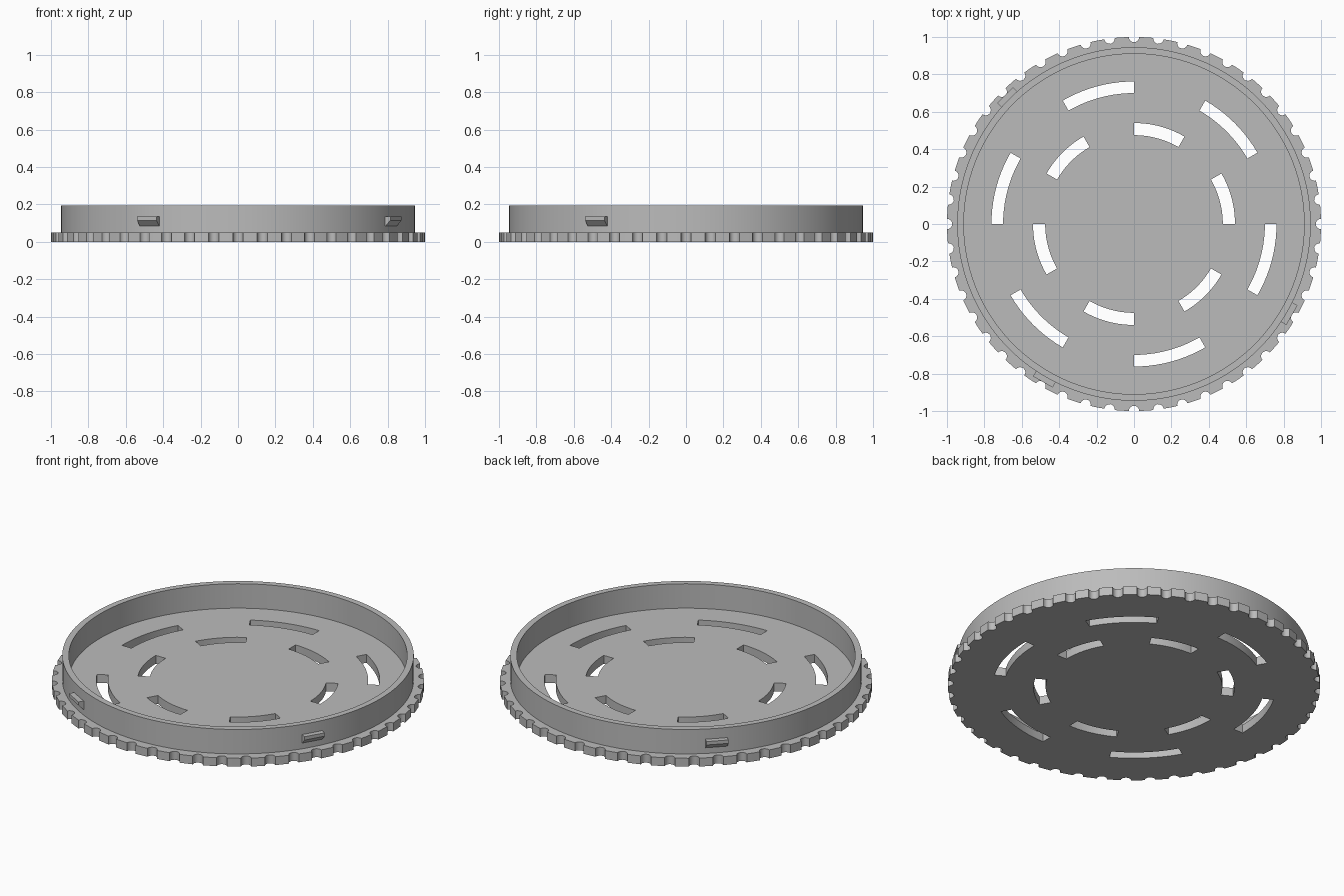
import bpy, bmesh, math
from mathutils import Matrix

if "Cube" in bpy.data.objects:
    bpy.data.objects.remove(bpy.data.objects["Cube"])

GREY = bpy.data.materials.new("plain grey")
GREY.diffuse_color = (0.5, 0.5, 0.5, 1)
GREY.use_nodes = True
GREY.node_tree.nodes["Principled BSDF"].inputs["Base Color"].default_value = GREY.diffuse_color

BASE_TOP, RIM_TOP = 0.05, 0.195
RIM_IN, RIM_OUT = 0.91, 0.945


def polar(r, deg):
    a = math.radians(deg)
    return (r * math.cos(a), r * math.sin(a))


def finish(obj, angle=30):
    obj.data.materials.clear()
    obj.data.materials.append(GREY)
    bpy.ops.object.select_all(action='DESELECT')
    obj.select_set(True)
    bpy.context.view_layer.objects.active = obj
    bpy.ops.object.shade_smooth_by_angle(angle=math.radians(angle))


def mesh_object(name, bm):
    bmesh.ops.recalc_face_normals(bm, faces=bm.faces)
    me = bpy.data.meshes.new(name)
    bm.to_mesh(me)
    bm.free()
    obj = bpy.data.objects.new(name, me)
    bpy.context.collection.objects.link(obj)
    finish(obj)
    return obj


def plate(name, loops, z0, z1):
    """Flat plate with holes: first loop is the outline, the rest are holes."""
    cu = bpy.data.curves.new(name, 'CURVE')
    cu.dimensions, cu.fill_mode = '2D', 'BOTH'
    cu.extrude = (z1 - z0) / 2
    for loop in loops:
        sp = cu.splines.new('POLY')
        sp.points.add(len(loop) - 1)
        for p, (x, y) in zip(sp.points, loop):
            p.co = (x, y, 0, 1)
        sp.use_cyclic_u = True
    tmp = bpy.data.objects.new(name + "_outline", cu)
    bpy.context.collection.objects.link(tmp)
    bpy.context.view_layer.update()
    me = bpy.data.meshes.new_from_object(
        tmp.evaluated_get(bpy.context.evaluated_depsgraph_get()))
    bpy.data.objects.remove(tmp)
    bm = bmesh.new()
    bm.from_mesh(me)
    bmesh.ops.remove_doubles(bm, verts=bm.verts, dist=1e-5)
    bmesh.ops.translate(bm, verts=bm.verts, vec=(0, 0, (z0 + z1) / 2))
    return mesh_object(name, bm)


# Knurled outline: 48 round notches in a unit circle
def knurled_outline(count=48, notch=0.028, steps=8):
    pts = []
    pitch = 360 / count
    half = math.degrees(notch)
    for i in range(count):
        c = i * pitch
        cx, cy = polar(1, c)
        for k in range(steps + 1):
            dx, dy = polar(notch, c - 90 - 180 * k / steps)
            pts.append((cx + dx, cy + dy))
        for k in range(1, 4):
            pts.append(polar(1, c + half + (pitch - 2 * half) * k / 4))
    return pts


# Curved slot spanning 30 degrees
def slot(r0, r1, start, steps=10):
    angles = [start + 30 * k / steps for k in range(steps + 1)]
    return [polar(r1, a) for a in angles] + [polar(r0, a) for a in reversed(angles)]


slots = [slot(0.70, 0.762, 30 + 60 * k) for k in range(6)]
slots += [slot(0.475, 0.54, 60 * k) for k in range(6)]
plate("slotted_base", [knurled_outline()] + slots, 0, BASE_TOP)

# Upright rim, spun from an open profile that rests on the base
bm = bmesh.new()
profile = [(RIM_IN, BASE_TOP), (RIM_IN, RIM_TOP), (RIM_OUT, RIM_TOP), (RIM_OUT, BASE_TOP)]
verts = [bm.verts.new((r, 0, z)) for r, z in profile]
edges = [bm.edges.new(pair) for pair in zip(verts, verts[1:])]
bmesh.ops.spin(bm, geom=verts + edges, cent=(0, 0, 0), axis=(0, 0, 1),
               angle=2 * math.pi, steps=144, use_merge=True)
bmesh.ops.remove_doubles(bm, verts=bm.verts, dist=1e-5)
mesh_object("rim", bm)

# Three wedge-shaped snap clips on the outside of the rim
for i, deg in enumerate((135, 240, 330)):
    bm = bmesh.new()
    wedge = [(0.932, 0.085), (0.946, 0.085), (0.975, 0.115), (0.975, 0.135), (0.932, 0.135)]
    face = bm.faces.new([bm.verts.new((r, -0.06, z)) for r, z in wedge])
    ext = bmesh.ops.extrude_face_region(bm, geom=[face], use_keep_orig=True)
    bmesh.ops.translate(bm, vec=(0, 0.12, 0),
                        verts=[g for g in ext["geom"] if isinstance(g, bmesh.types.BMVert)])
    bmesh.ops.rotate(bm, verts=bm.verts, cent=(0, 0, 0),
                     matrix=Matrix.Rotation(math.radians(deg), 3, 'Z'))
    mesh_object(f"snap_clip_{i + 1}", bm)
